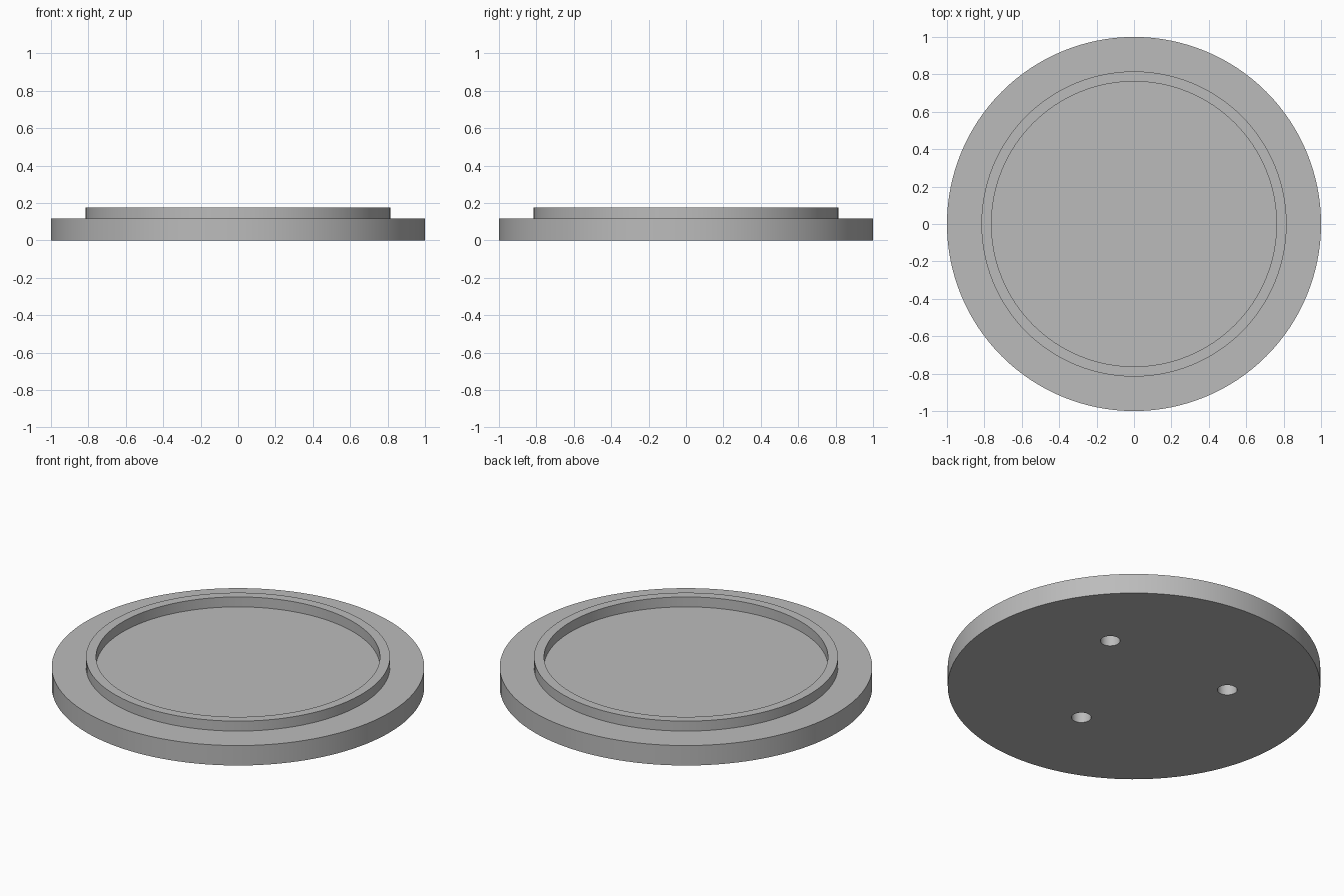
import bpy
import bmesh
import math

cube = bpy.data.objects.get("Cube")
if cube:
    bpy.data.objects.remove(cube, do_unlink=True)

SEGMENTS = 128
BASE_TOP, RIM_TOP = 0.118, 0.177
HOLE_RADIUS, HOLE_DEPTH = 0.053, 0.09

# Single plain grey
grey = bpy.data.materials.new("plain grey")
grey.use_nodes = True
colour = (0.5, 0.5, 0.5, 1)
grey.diffuse_color = colour
grey.node_tree.nodes["Principled BSDF"].inputs["Base Color"].default_value = colour


def add_object(name, bm):
    bmesh.ops.recalc_face_normals(bm, faces=bm.faces)
    mesh = bpy.data.meshes.new(name)
    bm.to_mesh(mesh)
    bm.free()
    mesh.materials.append(grey)
    obj = bpy.data.objects.new(name, mesh)
    bpy.context.collection.objects.link(obj)
    return obj


def turned(name, profile):
    """Revolve (radius, height) points into a solid, capping both ends."""
    bm = bmesh.new()
    rings = []
    for radius, z in profile:
        angles = [math.tau * i / SEGMENTS for i in range(SEGMENTS)]
        rings.append([bm.verts.new((radius * math.cos(a), radius * math.sin(a), z))
                      for a in angles])
    for low, high in zip(rings, rings[1:]):
        for i in range(SEGMENTS):
            j = (i + 1) % SEGMENTS
            bm.faces.new((low[i], low[j], high[j], high[i]))
    bm.faces.new(rings[0])
    bm.faces.new(rings[-1])
    return add_object(name, bm)


# Flanged disc with a raised rim around a shallow recess
lid = turned("flanged_lid", [(1, 0), (1, BASE_TOP), (0.816, BASE_TOP),
                             (0.816, RIM_TOP), (0.762, RIM_TOP), (0.762, BASE_TOP)])

# Three blind holes in the underside
bm = bmesh.new()
for x, y in ((0.41, 0.29), (-0.41, 0.29), (0, -0.44)):
    made = bmesh.ops.create_cone(bm, cap_ends=True, segments=48, radius1=HOLE_RADIUS,
                                 radius2=HOLE_RADIUS, depth=2 * HOLE_DEPTH)
    bmesh.ops.translate(bm, verts=made["verts"], vec=(x, y, 0))
cutter = add_object("hole_cutter", bm)
cutter.hide_render = True

cut = lid.modifiers.new("underside holes", "BOOLEAN")
cut.operation = "DIFFERENCE"
cut.solver = "EXACT"
cut.object = cutter

bpy.ops.object.select_all(action="DESELECT")
lid.select_set(True)
bpy.context.view_layer.objects.active = lid
bpy.ops.object.modifier_apply(modifier=cut.name)
bpy.data.objects.remove(cutter, do_unlink=True)
bpy.ops.object.shade_smooth_by_angle(angle=math.radians(30))
